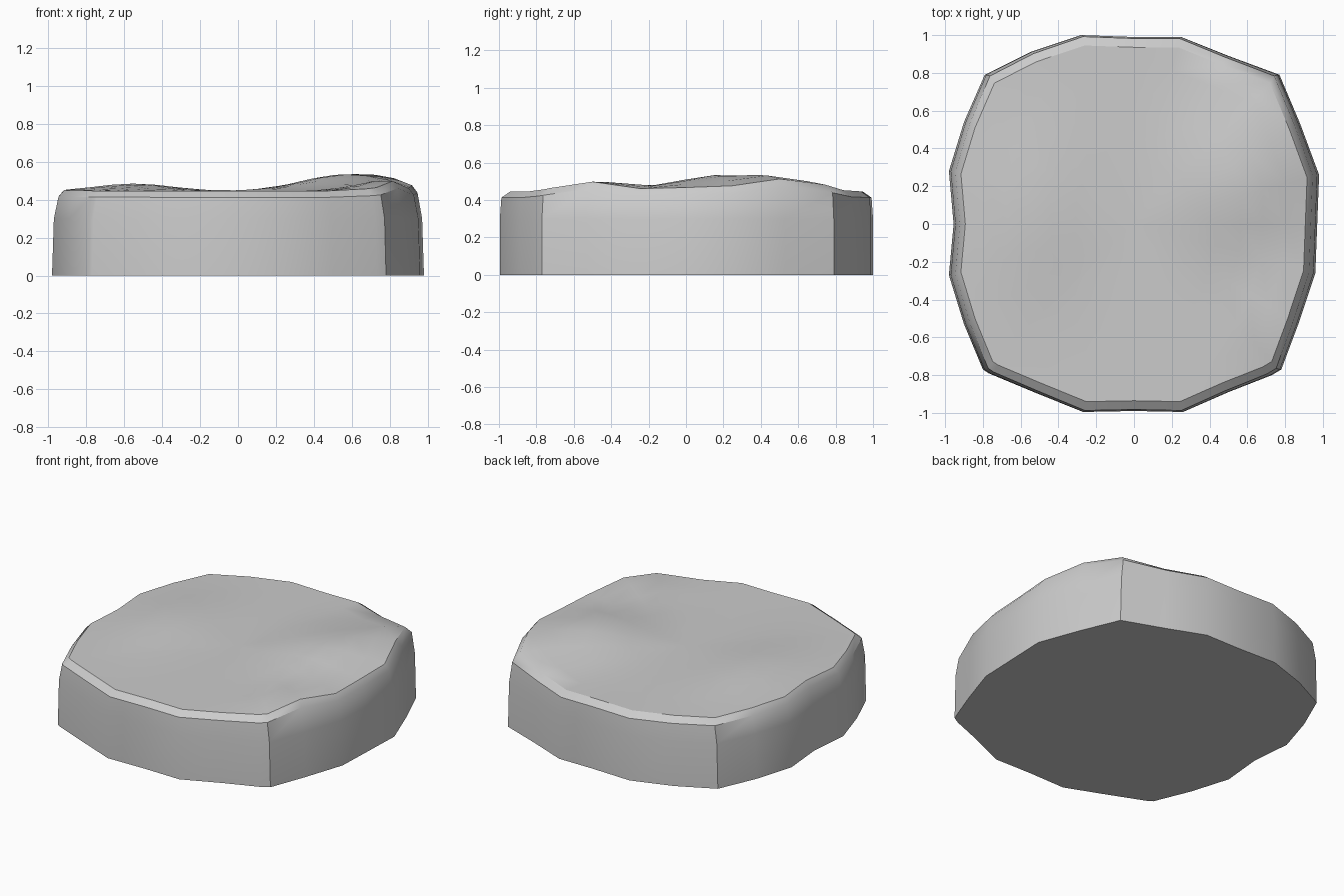
import bpy, bmesh, math

if "Cube" in bpy.data.objects:
    bpy.data.objects.remove(bpy.data.objects["Cube"])

# Plan outline of the slab, counter-clockwise from the front left corner
OUTLINE = [
    (-.77, -.79), (-.53, -.89), (-.27, -.995), (0, -.99), (.26, -.995), (.50, -.89), (.73, -.80),
    (.78, -.77), (.87, -.53), (.96, -.26), (.97, 0), (.98, .26), (.88, .53), (.77, .79),
    (.50, .89), (.25, .99), (0, .99), (-.28, 1.0), (-.55, .91), (-.79, .79),
    (-.90, .54), (-.98, .28), (-.955, 0), (-.98, -.27), (-.90, -.53), (-.80, -.77)]

# Soft mounds on the worn top: centre x, y, height, spread x, y
MOUNDS = [(.57, .22, .090, .32, .38), (.75, .57, .050, .20, .22),
          (.76, -.50, .055, .20, .22), (-.55, .05, .040, .28, .45)]


def top_height(x, y):
    z = .445
    for cx, cy, h, sx, sy in MOUNDS:
        z += h * math.exp(-((x - cx) / sx) ** 2 - ((y - cy) / sy) ** 2)
    return z


bm = bmesh.new()


def ring(sx, sy, height):
    verts = []
    for x, y in OUTLINE:
        x, y = x * sx, y * sy
        verts.append(bm.verts.new((x, y, height(x, y))))
    return verts


# Base, wall, worn shoulder, then rings running in across the top
rings = [ring(1, 1, lambda x, y: 0),
         ring(.99, 1, lambda x, y: .30),
         ring(.965, .992, lambda x, y: top_height(x, y) - .033),
         ring(.935, .945, top_height)]
for s in (.82, .70, .58, .45, .32, .18):
    rings.append(ring(s, s, top_height))

n = len(OUTLINE)
for lower, upper in zip(rings, rings[1:]):
    for i in range(n):
        j = (i + 1) % n
        bm.faces.new((lower[i], lower[j], upper[j], upper[i]))

# Close the middle of the top and the flat underside
centre = bm.verts.new((0, 0, top_height(0, 0)))
for i in range(n):
    bm.faces.new((rings[-1][i], rings[-1][(i + 1) % n], centre))
bm.faces.new(rings[0][::-1])
bmesh.ops.recalc_face_normals(bm, faces=bm.faces[:])

mesh = bpy.data.meshes.new("stone_slab")
bm.to_mesh(mesh)
bm.free()
slab = bpy.data.objects.new("stone_slab", mesh)
bpy.context.collection.objects.link(slab)
bpy.context.view_layer.objects.active = slab
slab.select_set(True)
bpy.ops.object.shade_smooth_by_angle(angle=math.radians(35))
